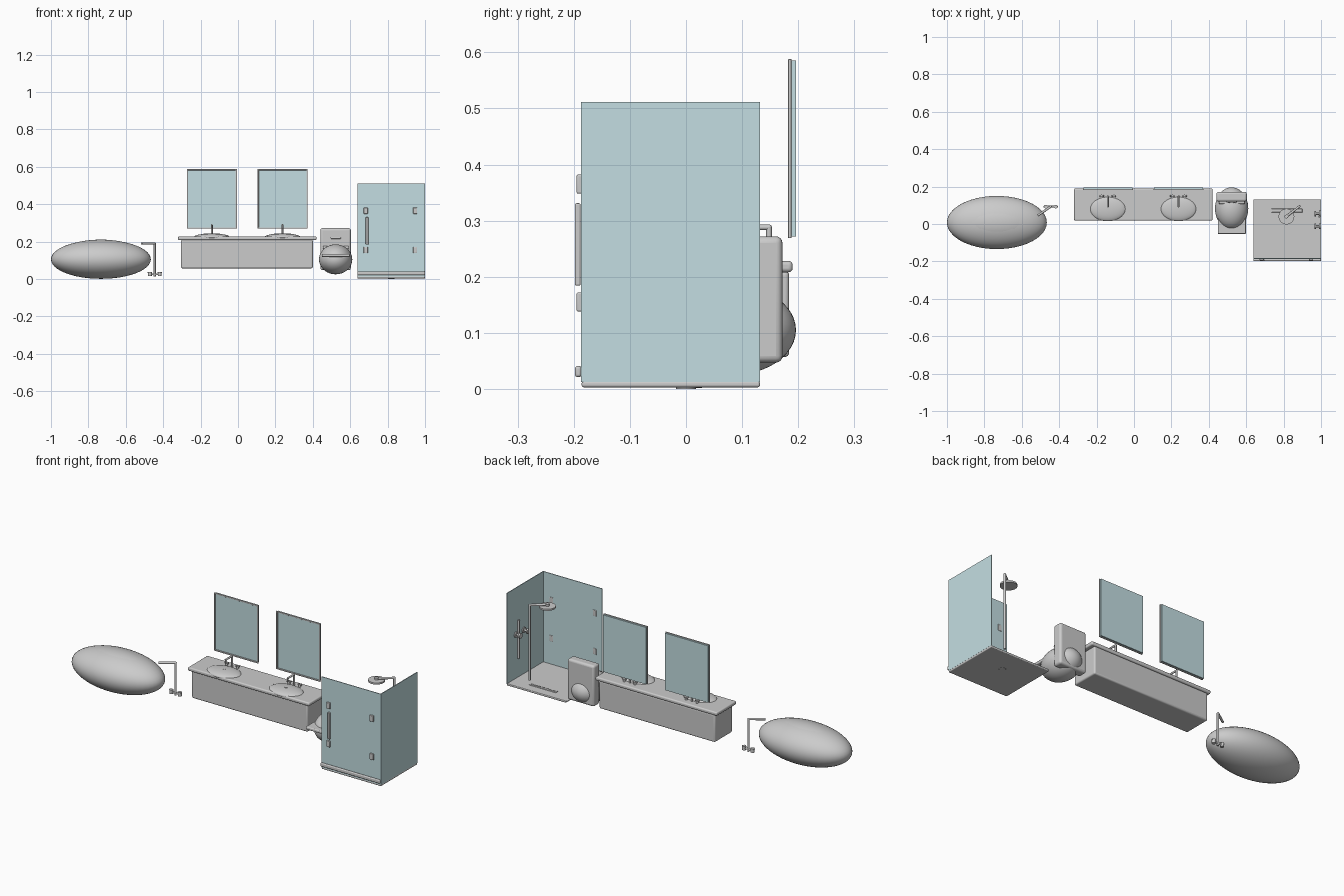
import bpy, math
from mathutils import Vector

glass = bpy.data.materials.new("glass")
glass.diffuse_color = (0.55, 0.73, 0.76, 1)


def finish(name, mat=None):
    ob = bpy.context.object
    ob.name = name
    if mat:
        ob.data.materials.append(mat)
    bpy.ops.object.shade_smooth_by_angle(angle=math.radians(40))
    return ob


def box(name, lo, hi, bevel=0.0, mat=None):
    lo, hi = Vector(lo), Vector(hi)
    bpy.ops.mesh.primitive_cube_add(size=1, location=(lo + hi) / 2)
    ob = bpy.context.object
    ob.scale = hi - lo
    bpy.ops.object.transform_apply(location=False, rotation=False, scale=True)
    if bevel:
        m = ob.modifiers.new("bevel", "BEVEL")
        m.width, m.segments = bevel, 4
    return finish(name, mat)


def ellipsoid(name, centre, radii):
    bpy.ops.mesh.primitive_uv_sphere_add(segments=48, ring_count=24, radius=1, location=centre)
    bpy.context.object.scale = radii
    bpy.ops.object.transform_apply(location=False, rotation=False, scale=True)
    return finish(name)


def rod(name, a, b, r, verts=16):
    a, b = Vector(a), Vector(b)
    bpy.ops.mesh.primitive_cylinder_add(vertices=verts, radius=r, depth=(b - a).length, location=(a + b) / 2)
    bpy.context.object.rotation_euler = (b - a).to_track_quat("Z", "Y").to_euler()
    return finish(name)


def pipe(name, points, r):
    for i, (a, b) in enumerate(zip(points, points[1:])):
        rod(f"{name}_{i}", a, b, r)
    for p in points[1:-1]:
        ellipsoid(name + "_elbow", p, (r, r, r))


def tap_handle(name, x, y, z, h=0.018, r=0.007):
    rod(name + "_stem", (x, y, z), (x, y, z + h), r)
    box(name + "_lever", (x - 0.012, y - 0.005, z + h - 0.006), (x + 0.012, y + 0.005, z + h), 0.002)


# Bathtub with shallow inner surface
ellipsoid("bathtub", (-0.733, 0.008, 0.105), (0.267, 0.142, 0.104))
ellipsoid("bathtub_basin", (-0.733, 0.008, 0.128), (0.225, 0.115, 0.0825))

# Floor standing tub filler
pipe("tub_filler", [(-0.445, 0.093, 0.012), (-0.445, 0.093, 0.19), (-0.515, 0.045, 0.19)], 0.006)
rod("tub_filler_bar", (-0.475, 0.093, 0.025), (-0.415, 0.093, 0.025), 0.005)
for x in (-0.471, -0.419):
    tap_handle("tub_handle", x, 0.093, 0.015, 0.022, 0.01)

# Double vanity
box("vanity_cabinet", (-0.305, 0.032, 0.057), (0.4, 0.184, 0.21), 0.008)
box("vanity_counter", (-0.32, 0.018, 0.208), (0.42, 0.19, 0.228), 0.007)
for cx in (-0.14, 0.238):
    # Sink, drain and tap set
    ellipsoid("sink", (cx, 0.08, 0.225), (0.095, 0.065, 0.018))
    rod("sink_drain", (cx, 0.08, 0.235), (cx, 0.08, 0.2445), 0.008)
    pipe("sink_tap", [(cx, 0.148, 0.225), (cx, 0.148, 0.288), (cx, 0.09, 0.288)], 0.005)
    rod("tap_tip", (cx, 0.093, 0.27), (cx, 0.093, 0.29), 0.0045)
    for s in (-1, 1):
        tap_handle("sink_handle", cx + s * 0.033, 0.15, 0.226)
    # Framed mirror
    x0, x1, z0, z1, w = cx - 0.134, cx + 0.134, 0.269, 0.588, 0.007
    box("mirror", (x0 + 0.003, 0.187, z0 + 0.003), (x1 - 0.003, 0.196, z1 - 0.003), 0, glass)
    for za, zb in ((z0, z0 + w), (z1 - w, z1)):
        box("mirror_frame_rail", (x0, 0.182, za), (x1, 0.188, zb), 0.001)
    for xa, xb in ((x0, x0 + w), (x1 - w, x1)):
        box("mirror_frame_side", (xa, 0.182, z0), (xb, 0.188, z1), 0.001)

# Toilet
ellipsoid("toilet_bowl", (0.522, 0.083, 0.105), (0.089, 0.113, 0.08))
box("toilet_tank", (0.44, 0.12, 0.047), (0.603, 0.172, 0.272), 0.012)
box("toilet_seat", (0.448, -0.053, 0.118), (0.598, 0.125, 0.134), 0.005)
rod("seat_hinge", (0.455, 0.115, 0.168), (0.59, 0.115, 0.168), 0.008)
box("flush_plate", (0.495, 0.115, 0.215), (0.55, 0.121, 0.222), 0.002)
for x in (0.508, 0.537):
    rod("flush_button", (x, 0.113, 0.205), (x, 0.122, 0.205), 0.006)

# Shower tray and two glass walls
box("shower_tray", (0.638, -0.186, 0.003), (1.0, 0.132, 0.014), 0.004)
box("tray_drain", (0.735, 0.062, 0.012), (0.9, 0.082, 0.017), 0.002)
for i in range(7):
    x = 0.752 + i * 0.0218
    box("drain_slot", (x - 0.007, 0.068, 0.016), (x + 0.007, 0.076, 0.0185))
rod("waste_outlet", (0.82, 0.0, 0.0), (0.82, 0.0, 0.006), 0.018)
box("glass_front", (0.638, -0.187, 0.012), (1.0, -0.183, 0.511), 0, glass)
box("glass_side", (0.996, -0.186, 0.012), (1.0, 0.132, 0.511), 0, glass)
box("door_rail", (0.638, -0.198, 0.021), (1.0, -0.186, 0.041), 0.005)

# Door hardware
for x in (0.683, 0.947):
    for z in (0.155, 0.365):
        box("door_hinge", (x - 0.011, -0.195, z - 0.017), (x + 0.011, -0.181, z + 0.017), 0.003)
box("door_handle", (0.683, -0.198, 0.184), (0.697, -0.188, 0.331), 0.003)

# Overhead shower and hand rail
pipe("shower_pipe", [(0.885, 0.095, 0.05), (0.885, 0.095, 0.462), (0.815, 0.04, 0.462)], 0.006)
rod("shower_head", (0.815, 0.04, 0.447), (0.815, 0.04, 0.456), 0.042, 40)
rod("head_neck", (0.815, 0.04, 0.455), (0.815, 0.04, 0.468), 0.01)
rod("hand_rail", (0.99, 0.04, 0.12), (0.99, 0.04, 0.33), 0.006)
for y in (-0.012, 0.055):
    rod("valve_stem", (0.965, y, 0.255), (0.997, y, 0.255), 0.006)
    rod("valve_knob", (0.965, y, 0.255), (0.973, y, 0.255), 0.014)
    rod("valve_plate", (0.99, y, 0.255), (0.997, y, 0.255), 0.016)
